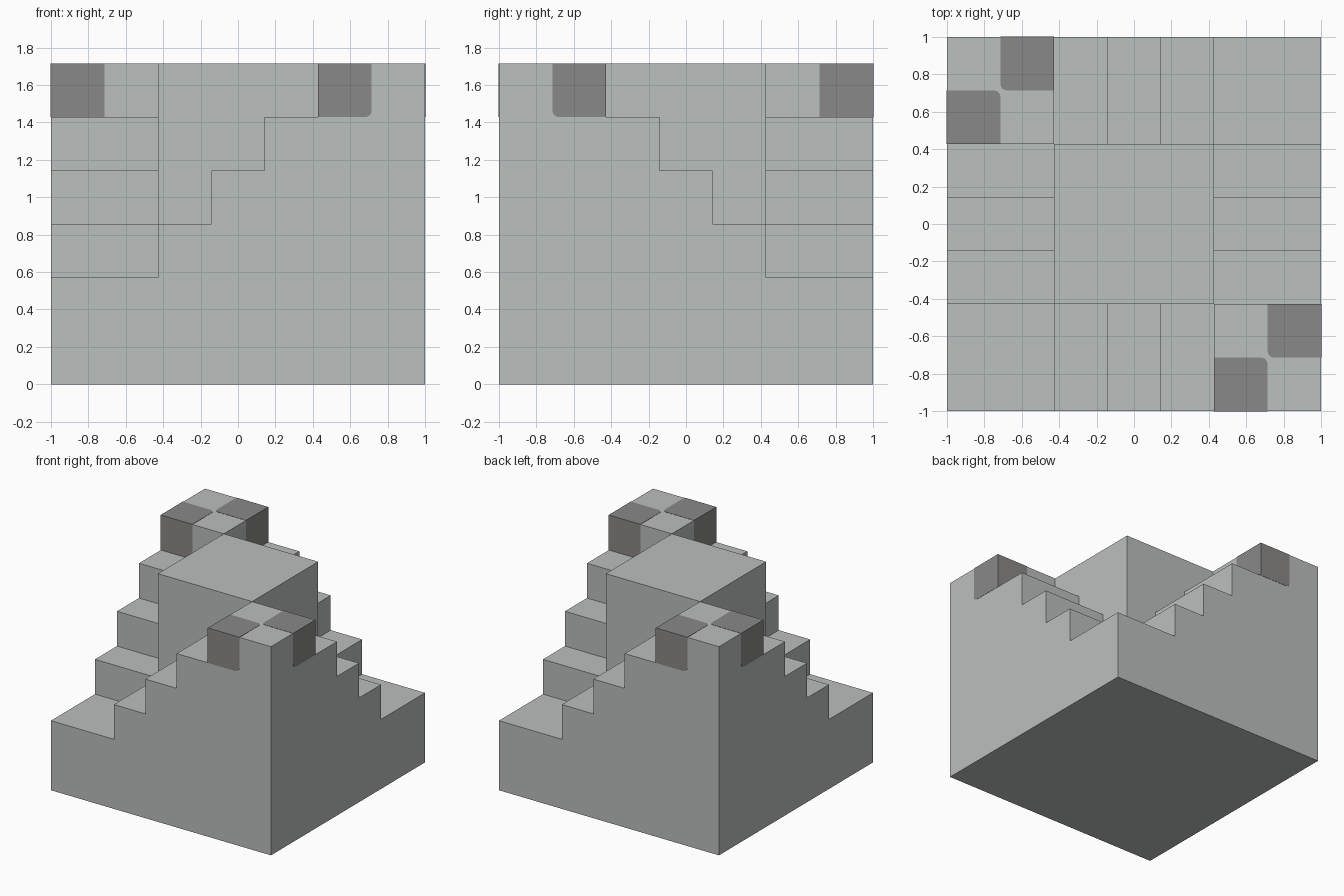
import bpy
import bmesh
from mathutils import Matrix, Vector

cube = bpy.data.objects.get("Cube")
if cube:
    bpy.data.objects.remove(cube, do_unlink=True)

U = 1 / 7                                   # modelling unit
PLAN = [c * U for c in (-7, -3, -1, 1, 3, 7)]
LEVELS = [c * U for c in (0, 4, 6, 8, 10, 12)]


def material(name, color):
    mat = bpy.data.materials.new(name)
    mat.use_nodes = True
    mat.diffuse_color = (*color, 1)
    mat.node_tree.nodes["Principled BSDF"].inputs["Base Color"].default_value = (*color, 1)
    return mat


def finish(name, bm, mat):
    mesh = bpy.data.meshes.new(name)
    bm.to_mesh(mesh)
    bm.free()
    mesh.materials.append(mat)
    obj = bpy.data.objects.new(name, mesh)
    bpy.context.collection.objects.link(obj)
    return obj


stone = material("light grey stone", (0.5, 0.523, 0.515))
dark = material("dark grey stone", (0.254, 0.25, 0.246))


def filled(i, j, k):
    """Stairs climb from two low corners to two high corners around a tower."""
    if not (0 <= i < 5 and 0 <= j < 5 and k >= 0):
        return False
    in_tower = 0 < i < 4 and 0 < j < 4
    return k <= (4 if in_tower else abs(i - j))


# Stair block with central tower: outer skin of the filled cells
bm = bmesh.new()
axes = (PLAN, PLAN, LEVELS)
for i in range(5):
    for j in range(5):
        for k in range(5):
            cell = (i, j, k)
            if not filled(*cell):
                continue
            for a in range(3):
                b, c = (a + 1) % 3, (a + 2) % 3
                for side in (0, 1):
                    nxt = list(cell)
                    nxt[a] += 2 * side - 1
                    if filled(*nxt):
                        continue
                    corners = []
                    for db, dc in ((0, 0), (1, 0), (1, 1), (0, 1)):
                        p = Vector()
                        p[a] = axes[a][cell[a] + side]
                        p[b] = axes[b][cell[b] + db]
                        p[c] = axes[c][cell[c] + dc]
                        corners.append(bm.verts.new(p))
                    bm.faces.new(corners if side else corners[::-1])
bmesh.ops.remove_doubles(bm, verts=bm.verts, dist=0.0001)
bmesh.ops.dissolve_limit(bm, angle_limit=0.01, verts=bm.verts, edges=bm.edges)
finish("stair_block", bm, stone)


# Dark corner inlays, slightly proud of the high corners, rounded at inner edges
def inlay(name, turn):
    bm = bmesh.new()
    place = Matrix.Translation((4 * U, -6 * U, 11 * U)) @ Matrix.Scale(2 * U, 4)
    bmesh.ops.create_cube(bm, size=1, matrix=place)
    inner_x = lambda v: v.co.x > 4 * U
    inner_y = lambda v: v.co.y > -6 * U
    low = lambda v: v.co.z < 11 * U
    rounded = [e for e in bm.edges
               if all(inner_x(v) and inner_y(v) for v in e.verts)
               or all(inner_x(v) and low(v) for v in e.verts)]
    for v in bm.verts:
        v.co += Vector((0 if inner_x(v) else -1, 0 if inner_y(v) else -1,
                        0 if low(v) else 1)) * 0.002
    bmesh.ops.bevel(bm, geom=rounded, offset=0.035, segments=4, profile=0.5,
                    affect='EDGES')
    for v in bm.verts:
        v.co.x, v.co.y = turn(v.co.x, v.co.y)
    bmesh.ops.recalc_face_normals(bm, faces=bm.faces)
    finish(name, bm, dark)


inlay("front_corner_inlay_a", lambda x, y: (x, y))
inlay("front_corner_inlay_b", lambda x, y: (-y, -x))
inlay("back_corner_inlay_a", lambda x, y: (-x, -y))
inlay("back_corner_inlay_b", lambda x, y: (y, x))
